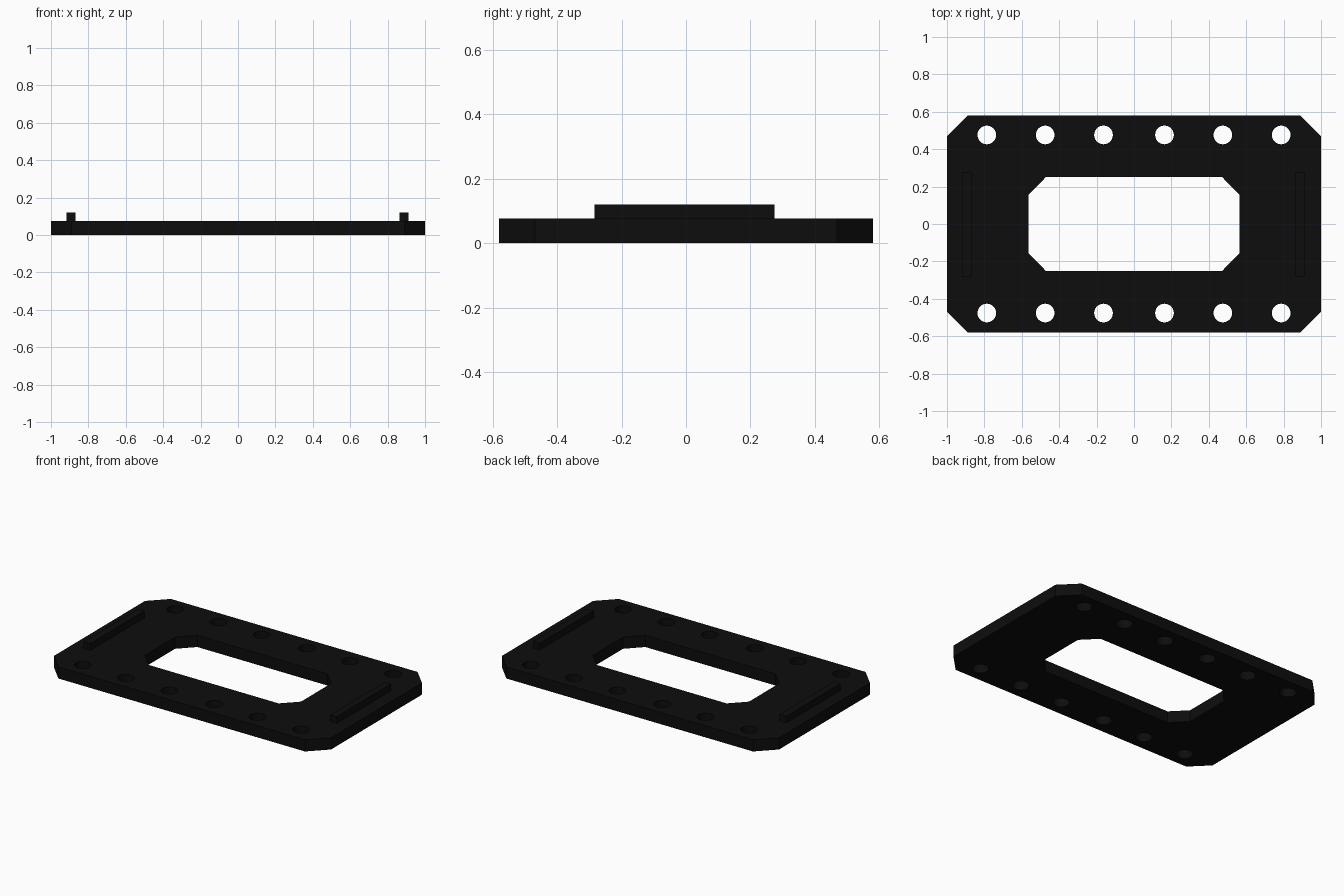
import bpy
import math

if "Cube" in bpy.data.objects:
    bpy.data.objects.remove(bpy.data.objects["Cube"])

black = bpy.data.materials.new("matte black")
black.diffuse_color = (0.004, 0.004, 0.004, 1)
black.use_nodes = True
black.node_tree.nodes["Principled BSDF"].inputs["Base Color"].default_value = black.diffuse_color


def octagon(hx, hy, cx, cy):
    """Rectangle with cut corners: half sizes and where the cuts begin."""
    quarter = [(hx, cy), (cx, hy)]
    pts = []
    for sx, sy in ((1, 1), (-1, 1), (-1, -1), (1, -1)):
        corner = [(sx * x, sy * y) for x, y in quarter]
        pts += corner if sx * sy > 0 else corner[::-1]
    return pts


def circle(x, y, r, n=32):
    return [(x + r * math.cos(2 * math.pi * i / n),
             y + r * math.sin(2 * math.pi * i / n)) for i in range(n)]


# Plate: outline, central window and two rows of bolt holes
THICK = 0.076
loops = [octagon(1.0, 0.58, 0.89, 0.469), octagon(0.564, 0.252, 0.47, 0.156)]
for x in (0.163, 0.475, 0.787):
    for sx in (-1, 1):
        for sy in (-1, 1):
            loops.append(circle(sx * x, sy * 0.476, 0.05))

curve = bpy.data.curves.new("plate", 'CURVE')
curve.dimensions = '2D'
curve.fill_mode = 'BOTH'
curve.extrude = THICK / 2
for pts in loops:
    spline = curve.splines.new('POLY')
    spline.points.add(len(pts) - 1)
    for p, (x, y) in zip(spline.points, pts):
        p.co = (x, y, 0, 1)
    spline.use_cyclic_u = True
curve.materials.append(black)
plate = bpy.data.objects.new("plate", curve)
bpy.context.collection.objects.link(plate)
plate.location.z = THICK / 2
bpy.context.view_layer.objects.active = plate
plate.select_set(True)
bpy.ops.object.convert(target='MESH')
plate = bpy.context.object
bpy.ops.object.mode_set(mode='EDIT')
bpy.ops.mesh.select_all(action='SELECT')
bpy.ops.mesh.remove_doubles(threshold=0.0001)
bpy.ops.mesh.normals_make_consistent(inside=False)
bpy.ops.object.mode_set(mode='OBJECT')
bpy.ops.object.shade_smooth_by_angle(angle=math.radians(30))

# Raised ribs along the short ends
for name, x in (("left_rib", -0.892), ("right_rib", 0.888)):
    bpy.ops.mesh.primitive_cube_add(size=1, location=(x, -0.005, 0.09))
    rib = bpy.context.object
    rib.name = name
    rib.scale = (0.048, 0.559, 0.06)
    rib.data.materials.append(black)
